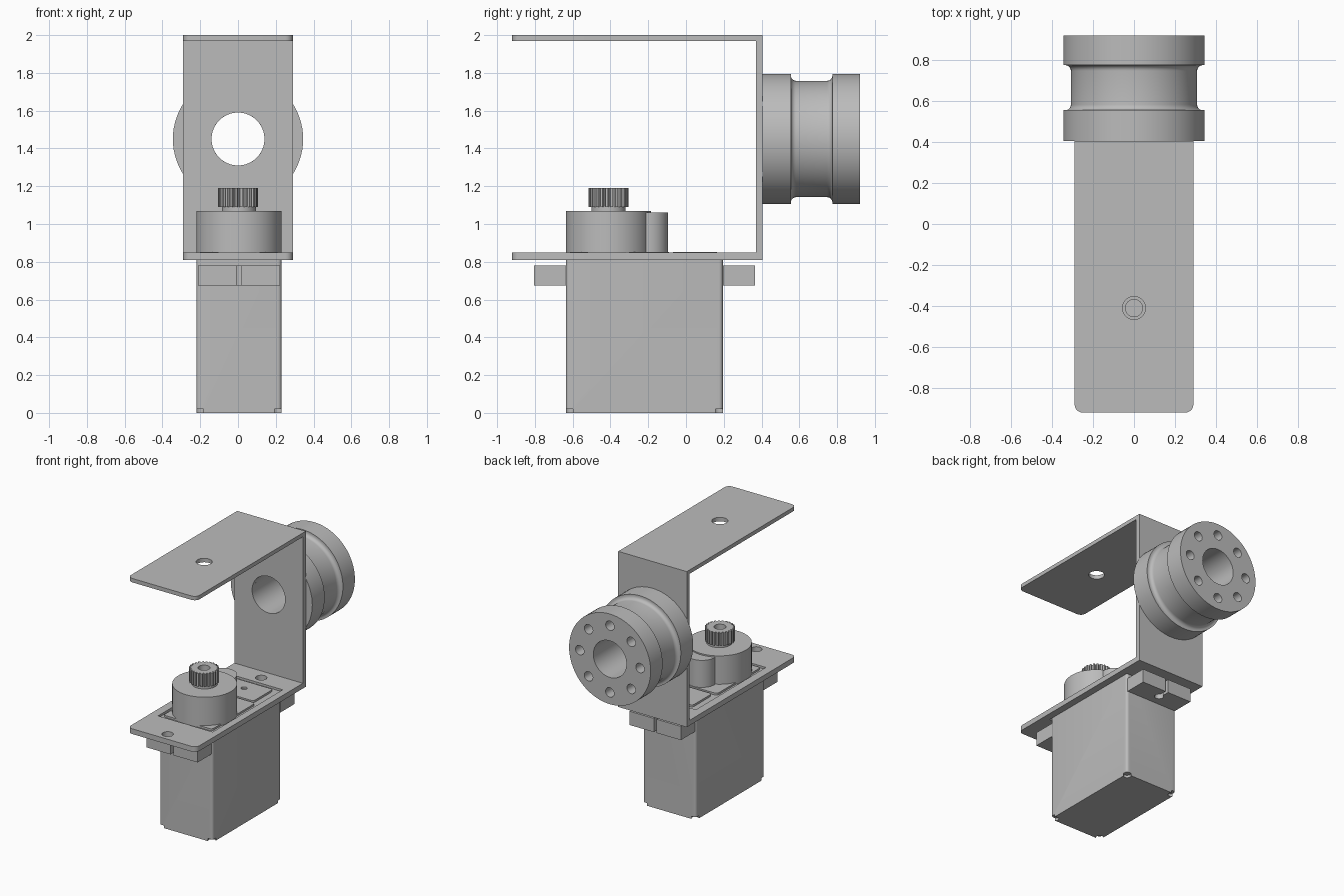
import bpy, bmesh, math
from mathutils import Matrix

cube = bpy.data.objects.get("Cube")
if cube:
    bpy.data.objects.remove(cube, do_unlink=True)

grey = bpy.data.materials.new("plain grey")
grey.use_nodes = True
COLOUR = (0.5, 0.5, 0.5, 1)
grey.diffuse_color = COLOUR
for node in grey.node_tree.nodes:
    if node.type == "BSDF_PRINCIPLED":
        node.inputs["Base Color"].default_value = COLOUR


def finish(name, bm):
    bmesh.ops.recalc_face_normals(bm, faces=bm.faces)
    mesh = bpy.data.meshes.new(name)
    bm.to_mesh(mesh)
    bm.free()
    mesh.materials.append(grey)
    ob = bpy.data.objects.new(name, mesh)
    bpy.context.collection.objects.link(ob)
    return ob


def box(name, x, y, z, radius=0, edge_rule=None):
    """Box from ranges; vertical edges that pass the rule are rounded."""
    bm = bmesh.new()
    bmesh.ops.create_cube(bm, size=1)
    for v in bm.verts:
        v.co = [r[0] if c < 0 else r[1] for c, r in zip(v.co, (x, y, z))]
    if radius:
        edges = [e for e in bm.edges
                 if abs(e.verts[0].co.z - e.verts[1].co.z) > 1e-4
                 and (edge_rule is None or edge_rule(e.verts[0].co))]
        bmesh.ops.bevel(bm, geom=edges, offset=radius, segments=5,
                        profile=0.5, affect="EDGES")
    return finish(name, bm)


def cylinder(name, centre, radius, depth, sides=48, along_y=False):
    """Cylinder starting at its base centre and rising along z or y."""
    bm = bmesh.new()
    bmesh.ops.create_cone(bm, cap_ends=True, segments=sides, radius1=radius,
                          radius2=radius, depth=depth)
    bmesh.ops.translate(bm, verts=bm.verts, vec=(0, 0, depth / 2))
    if along_y:
        bmesh.ops.rotate(bm, verts=bm.verts, matrix=Matrix.Rotation(-math.pi / 2, 3, "X"))
    bmesh.ops.translate(bm, verts=bm.verts, vec=centre)
    return finish(name, bm)


def cut(target, *cutters, operation="DIFFERENCE"):
    """Apply each boolean and drop its cutter."""
    for cutter in cutters:
        mod = target.modifiers.new("cut", "BOOLEAN")
        mod.operation, mod.solver, mod.object = operation, "EXACT", cutter
        bpy.ops.object.select_all(action="DESELECT")
        bpy.context.view_layer.objects.active = target
        target.select_set(True)
        bpy.ops.object.modifier_apply(modifier=mod.name)
        bpy.data.objects.remove(cutter, do_unlink=True)


SHAFT_Y, WHEEL_Z, MID = -0.41, 1.45, 0.005
W, FRONT, BACK = 0.29, -0.92, 0.405
is_front = lambda co: co.y < 0

# Bent sheet bracket
top_plate = box("bracket_top_plate", (-W, W), (FRONT, BACK), (1.97, 2), 0.04, is_front)
cut(top_plate, cylinder("cutter", (0, SHAFT_Y, 1.9), 0.056, 0.2))
base_plate = box("bracket_base_plate", (-W, W), (FRONT, BACK), (0.81, 0.85), 0.04, is_front)
cut(base_plate,
    box("cutter", (-0.226, 0.236), (-0.643, 0.203), (0.7, 0.9)),
    cylinder("cutter", (0, -0.85, 0.7), 0.04, 0.3),
    cylinder("cutter", (0, 0.28, 0.7), 0.04, 0.3))
back_plate = box("bracket_back_plate", (-W, W), (0.37, BACK), (0.85, 1.97))
cut(back_plate, cylinder("cutter", (0, 0.3, WHEEL_Z), 0.14, 0.2, 64, True))

# Grooved wheel, turned from a half profile of (y, radius)
outer, inner, fillet = 0.345, 0.308, 0.028
profile = [(BACK, 0.14), (BACK, outer), (0.555, outer), (0.555, inner + fillet)]
for i in range(1, 7):
    a = i / 6 * math.pi / 2
    profile.append((0.555 + fillet * (1 - math.cos(a)), inner + fillet * (1 - math.sin(a))))
for i in range(7):
    a = i / 6 * math.pi / 2
    profile.append((0.775 - fillet * (1 - math.sin(a)), inner + fillet * (1 - math.cos(a))))
profile += [(0.775, outer), (0.92, outer), (0.92, 0.14)]
bm = bmesh.new()
verts = [bm.verts.new((0, y, WHEEL_Z + r)) for y, r in profile]
edges = [bm.edges.new((a, b)) for a, b in zip(verts, verts[1:] + verts[:1])]
bmesh.ops.spin(bm, geom=verts + edges, cent=(0, 0, WHEEL_Z), axis=(0, 1, 0),
               angle=math.tau, steps=72)
bmesh.ops.remove_doubles(bm, verts=bm.verts, dist=1e-4)
wheel = finish("grooved_wheel", bm)
for i in range(8):
    a = i * math.tau / 8
    cut(wheel, cylinder("cutter", (0.255 * math.cos(a), 0.42, WHEEL_Z + 0.255 * math.sin(a)),
                        0.036, 0.6, 24, True))

# Motor case with corner screw notches underneath
case = box("motor_case", (-0.22, 0.23), (-0.635, 0.195), (0, 0.838), 0.02)
for x in (-0.2, 0.21):
    for y in (-0.615, 0.175):
        cut(case, cylinder("cutter", (x, y, -0.1), 0.027, 0.12, 24))

# Raised lid and service panel on the case
box("case_lid", (-0.2, 0.21), (-0.615, -0.09), (0.838, 0.853), 0.02)
panel = box("service_panel", (-0.17, 0.18), (-0.07, 0.165), (0.838, 0.853), 0.02)
cut(panel, cylinder("cutter", (MID, 0.066, 0.8), 0.022, 0.1, 24))

# Slotted mounting ears
for name, y0, y1, hole, slot in (("front_ear", -0.805, -0.635, -0.72, (-0.9, -0.72)),
                                 ("rear_ear", 0.195, 0.365, 0.28, (0.28, 0.5))):
    ear = box(name, (-0.212, 0.222), (y0, y1), (0.675, 0.78))
    cut(ear, cylinder("cutter", (MID, hole, 0.6), 0.032, 0.3, 32),
        box("cutter", (MID - 0.012, MID + 0.012), slot, (0.6, 0.9)))

# Gear housing
cylinder("gear_housing", (MID, SHAFT_Y, 0.838), 0.225, 0.232, 64)
cylinder("idler_housing", (MID, -0.2, 0.838), 0.105, 0.222, 48)
collar = cylinder("shaft_collar", (MID, SHAFT_Y, 1.07), 0.09, 0.022)

# Toothed output shaft with a screw hole
bm = bmesh.new()
teeth = 24
ring = []
for i in range(teeth):
    for frac, r in ((0, 0.09), (0.25, 0.09), (0.4, 0.105), (0.85, 0.105)):
        a = (i + frac) * math.tau / teeth
        ring.append(bm.verts.new((r * math.cos(a), SHAFT_Y + r * math.sin(a), 1.09)))
face = bm.faces.new(ring)
top = bmesh.ops.extrude_face_region(bm, geom=[face])["geom"]
bmesh.ops.translate(bm, verts=[g for g in top if isinstance(g, bmesh.types.BMVert)],
                    vec=(0, 0, 0.1))
shaft = finish("output_shaft", bm)
cut(shaft, cylinder("cutter", (0, SHAFT_Y, 1.1), 0.042, 0.2, 32))

# Smooth round surfaces, keep sharp edges
bpy.ops.object.select_all(action="DESELECT")
for ob in bpy.context.scene.objects:
    if ob.type == "MESH":
        ob.select_set(True)
        bpy.context.view_layer.objects.active = ob
bpy.ops.object.shade_smooth_by_angle(angle=math.radians(28))
